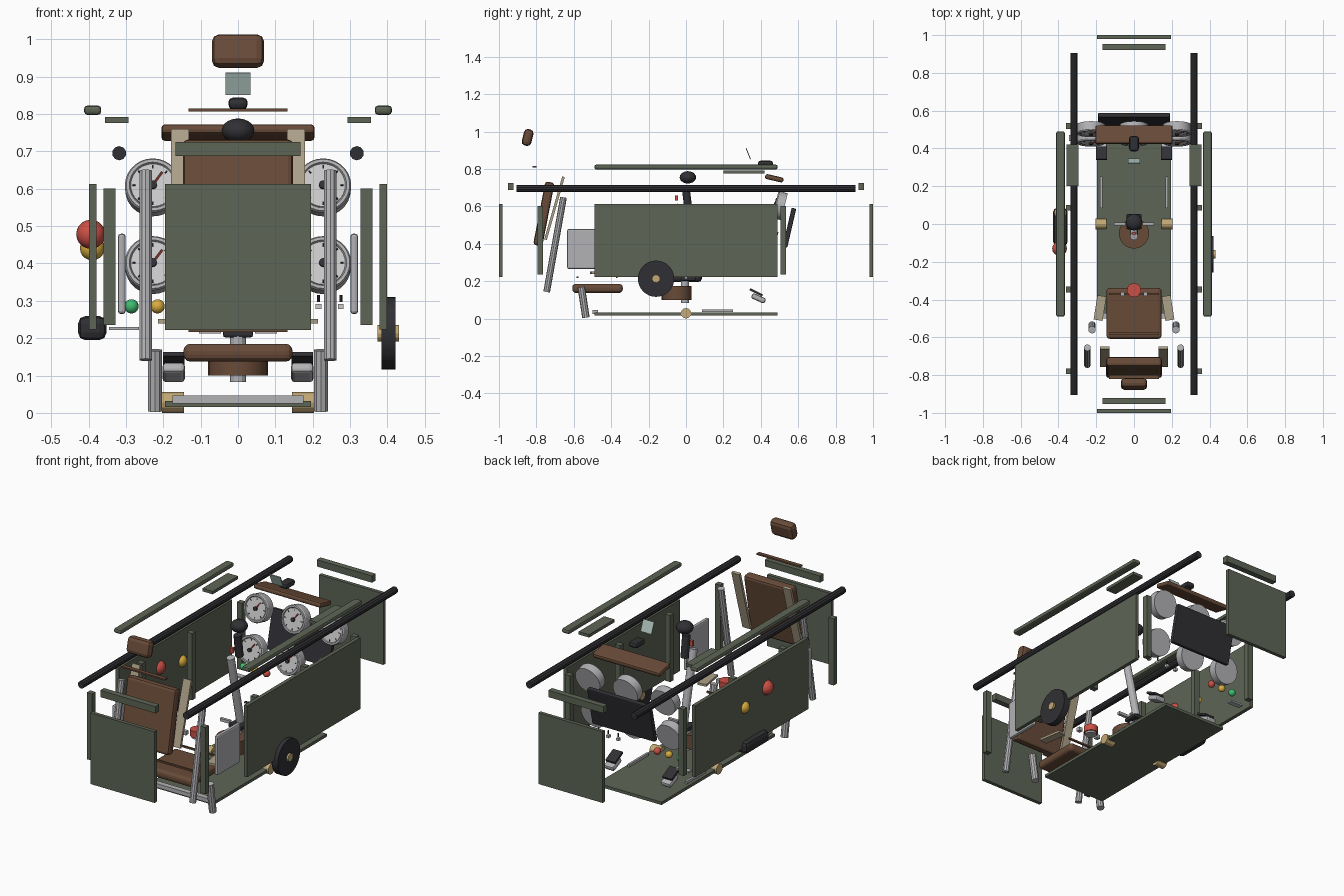
import bpy
import math
from mathutils import Matrix, Vector

default_cube = bpy.data.objects.get("Cube")
if default_cube:
    bpy.data.objects.remove(default_cube, do_unlink=True)


def material(name, red, green, blue):
    mat = bpy.data.materials.new(name)
    mat.use_nodes = True
    colour = (red, green, blue, 1)
    mat.diffuse_color = colour
    mat.node_tree.nodes["Principled BSDF"].inputs["Base Color"].default_value = colour
    return mat


olive = material("olive_paint", .11, .13, .09)
leather = material("brown_leather", .14, .07, .04)
black = material("black_rubber", .03, .03, .035)
steel = material("steel", .45, .45, .47)
webbing = material("webbing", .42, .36, .25)
brass = material("brass", .55, .4, .18)
red = material("red", .6, .08, .06)
yellow = material("yellow", .7, .42, .05)
green = material("green", .05, .5, .16)
glass = material("glass", .42, .55, .5)
white = material("dial_white", .7, .7, .7)


def finish(name, mat, smooth=False):
    obj = bpy.context.object
    obj.name = name
    obj.data.materials.append(mat)
    if smooth:
        bpy.ops.object.shade_smooth_by_angle()
    return obj


def box(name, size, centre, mat, tilt=0, turn=0, bevel=0, segments=2):
    """Box tilted about x and turned about z, in degrees."""
    bpy.ops.mesh.primitive_cube_add(size=1)
    obj = finish(name, mat)
    obj.data.transform(Matrix.Diagonal((*size, 1)))
    obj.location = centre
    obj.rotation_euler = (math.radians(tilt), 0, math.radians(turn))
    if bevel:
        mod = obj.modifiers.new("rounded_edges", "BEVEL")
        mod.width = bevel
        mod.segments = segments
    return obj


def rod(name, start, end, radius, mat, sides=12):
    """Cylinder running from start to end."""
    start, end = Vector(start), Vector(end)
    axis = end - start
    bpy.ops.mesh.primitive_cylinder_add(vertices=sides, radius=radius, depth=axis.length,
                                        location=(start + end) / 2)
    obj = finish(name, mat, sides > 12)
    obj.rotation_euler = axis.to_track_quat("Z", "Y").to_euler()
    return obj


def ball(name, centre, radius, mat, squash=1):
    bpy.ops.mesh.primitive_uv_sphere_add(segments=16, ring_count=10, radius=radius, location=centre)
    finish(name, mat, True).scale.z = squash


# Floor and end walls
box("floor", (.39, .98, .016), (0, 0, .024), olive)
for end, label in ((-1, "front"), (1, "rear")):
    box(label + "_wall", (.39, .02, .39), (0, end * .99, .417), olive)
    box(label + "_top_bar", (.335, .032, .037), (0, end * .937, .706), olive)

# Parts repeated on both sides
for side, label in ((-1, "right_"), (1, "left_")):
    box(label + "wall", (.02, .98, .39), (side * .389, 0, .418), olive)
    for number in range(4):
        box(label + "rib", (.032, .03, .365), (side * .344, -.78 + number * .433, .418), olive)
    rod(label + "long_rail", (side * .318, -.905, .695), (side * .318, .905, .695), .019, black, 10)
    box(label + "sill_bar", (.046, .98, .025), (side * .389, 0, .81), olive, bevel=.009)
    box(label + "side_tray", (.063, .22, .016), (side * .325, .31, .784), olive)
    box(label + "side_plate", (.021, .2, .215), (side * .311, -.535, .372), steel, bevel=.008)

    # Seat supports and harness
    rod(label + "seat_strut", (side * .247, -.745, .142), (side * .247, -.655, .648), .018, steel, 10)
    rod(label + "seat_leg", (side * .222, -.535, .005), (side * .222, -.56, .168), .02, steel, 10)
    box(label + "shoulder_strap", (.048, .014, .35), (side * .155, -.703, .59), webbing, tilt=-16)
    box(label + "lap_strap", (.048, .13, .012), (side * .18, -.445, .245), webbing, turn=side * 9)
    box(label + "buckle", (.022, .022, .02), (side * .06, -.37, .3), steel)

    # Foot controls
    box(label + "pedal_tread", (.058, .075, .012), (side * .172, .375, .14), black, tilt=-27)
    box(label + "pedal", (.06, .078, .03), (side * .172, .388, .108), steel, tilt=-24, bevel=.01)
    box(label + "pedal_track", (.012, .165, .014), (side * .174, .168, .042), steel)
    rod(label + "floor_pivot", (side * .145, 0, .028), (side * .203, 0, .028), .028, brass, 12)
    box(label + "stick_stop", (.06, .016, .016), (side * .075, 0, .22), steel)

# Seat
box("seat_cushion", (.292, .27, .048), (0, -.473, .161), leather, bevel=.019, segments=3)
box("seat_back", (.295, .05, .345), (0, -.76, .56), leather, tilt=-11, bevel=.014)
box("headrest", (.14, .052, .09), (0, -.847, .968), leather, tilt=-14, bevel=.02)
box("back_piping", (.264, .022, .008), (0, -.81, .811), leather)
for depth in (-.58, -.37):
    box("cushion_piping", (.264, .01, .009), (0, depth, .221), leather)
box("seat_beam", (.35, .03, .022), (0, -.485, .036), steel)
rod("harness_release", (0, -.35, .292), (0, -.35, .328), .037, red, 24)
rod("release_plate", (0, -.35, .282), (0, -.35, .292), .03, steel, 24)

# Control stick
rod("stick_boot", (0, -.05, .1), (0, -.05, .175), .08, leather, 24)
rod("stick_post", (0, -.005, .083), (0, -.005, .215), .022, steel)
box("stick_collar", (.08, .08, .022), (0, .012, .213), black, bevel=.006)
rod("stick_column", (0, .02, .23), (0, -.065, .61), .021, steel)
rod("stick_grip", (0, .012, .59), (0, -.003, .71), .021, black)
box("stick_trigger", (.018, .016, .028), (0, -.05, .645), red)
ball("stick_knob", (0, .01, .755), .044, black, .75)

# Instrument dials, each built around its own leaning axis
lean = math.radians(14)
forward = Vector((0, -math.cos(lean), math.sin(lean)))
rise = Vector((0, math.sin(lean), math.cos(lean)))
across = Vector((1, 0, 0))
for column in (-1, 0, 1):
    for height, depth in ((.603, .505), (.395, .455)):
        hub = Vector((column * .228, depth, height))
        face = hub + forward * .022
        rod("dial_case", hub - forward * .022, face, .074, steel, 28)
        bpy.ops.mesh.primitive_torus_add(major_radius=.067, minor_radius=.008,
                                         major_segments=28, minor_segments=6, location=face)
        finish("dial_bezel", steel, True).rotation_euler = forward.to_track_quat("Z", "Y").to_euler()
        rod("dial_face", face, face + forward * .004, .059, white, 28)
        rod("dial_hub", face, face + forward * .014, .011, black)
        front = face + forward * .008
        rod("dial_needle", front, front + rise * .035 + across * .025, .003, red, 6)
        for tick in range(8):
            angle = tick * math.tau / 8
            spoke = rise * math.cos(angle) + across * math.sin(angle)
            rod("dial_tick", front + spoke * .046 - forward * .003,
                front + spoke * .055 - forward * .003, .002, black, 6)

# Instrument panel, hood and sight
box("instrument_panel", (.38, .025, .215), (0, .553, .485), black, tilt=-13, bevel=.005)
box("panel_hood", (.41, .1, .027), (0, .472, .75), leather, tilt=-13, bevel=.01)
box("sight_base", (.052, .08, .032), (0, .425, .828), black, bevel=.013)
box("sight_glass", (.066, .005, .064), (0, .333, .881), glass, tilt=22)

# Indicator lamps and toggle switches
for across_x, mat, label in ((-.145, red, "red"), (-.215, yellow, "yellow"), (-.285, green, "green")):
    ball(label + "_lamp", (across_x, .455, .285), .019, mat)
for number in range(4):
    across_x = .275 - number * .06
    box("switch_base", (.016, .018, .014), (across_x, .45, .285), white)
    rod("switch_lever", (across_x, .45, .297), (across_x, .45, .316), .004, black, 8)
box("lamp_shelf", (.08, .03, .009), (-.305, .455, .226), steel)

# Right wall fittings
ball("red_wall_knob", (-.394, -.13, .478), .039, red)
ball("yellow_wall_knob", (-.39, .06, .441), .033, yellow)
box("wall_handle", (.076, .2, .065), (-.39, -.015, .227), black, bevel=.02)

# Left trim wheel
rod("trim_wheel", (.384, -.16, .213), (.421, -.16, .213), .097, black, 32)
rod("trim_wheel_hub", (.373, -.16, .213), (.431, -.16, .213), .022, brass, 12)
